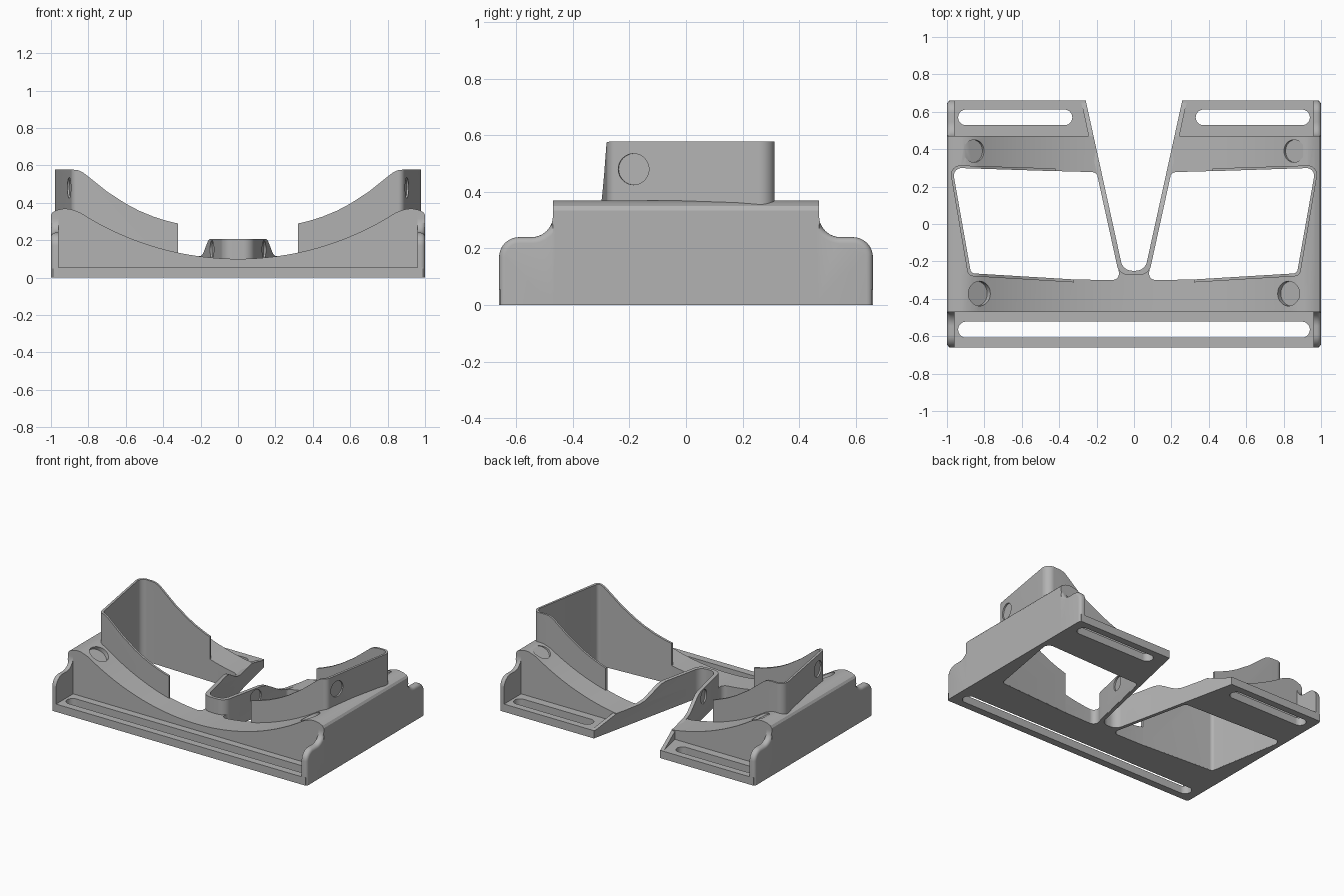
import bpy, bmesh, math
from mathutils import Vector

if "Cube" in bpy.data.objects:
    bpy.data.objects.remove(bpy.data.objects["Cube"])

grey = bpy.data.materials.new("grey_plastic")
grey.diffuse_color = (0.45, 0.45, 0.45, 1)
grey.use_nodes = True
grey.node_tree.nodes["Principled BSDF"].inputs["Base Color"].default_value = grey.diffuse_color


def rounded(pts, radii, steps=8):
    """Fillet the corners of a 2D outline."""
    out, n = [], len(pts)
    for i, p in enumerate(pts):
        r = radii[i]
        p = Vector(p)
        if r == 0:
            out.append(tuple(p))
            continue
        a = (Vector(pts[i - 1]) - p).normalized()
        b = (Vector(pts[(i + 1) % n]) - p).normalized()
        half = a.angle(b) / 2
        t = r / math.tan(half)
        c = p + (a + b).normalized() * (r / math.sin(half))
        s, e = p + a * t - c, p + b * t - c
        for k in range(steps + 1):
            d = s.lerp(e, k / steps).normalized() * r
            out.append(tuple(c + d))
    return out


def prism(name, pts, axis, lo, hi):
    """Extrude a 2D outline along x (y,z), y (x,z) or z (x,y)."""
    place = {"x": lambda p, t: (t, p[0], p[1]),
             "y": lambda p, t: (p[0], t, p[1]),
             "z": lambda p, t: (p[0], p[1], t)}[axis]
    bm = bmesh.new()
    a = [bm.verts.new(place(p, lo)) for p in pts]
    b = [bm.verts.new(place(p, hi)) for p in pts]
    bm.faces.new(a)
    bm.faces.new(b)
    for i in range(len(pts)):
        j = (i + 1) % len(pts)
        bm.faces.new((a[i], a[j], b[j], b[i]))
    bmesh.ops.recalc_face_normals(bm, faces=bm.faces)
    me = bpy.data.meshes.new(name)
    bm.to_mesh(me)
    bm.free()
    ob = bpy.data.objects.new(name, me)
    bpy.context.collection.objects.link(ob)
    me.materials.append(grey)
    return ob


def disc(centre, normal, r, depth):
    bpy.ops.mesh.primitive_cylinder_add(vertices=40, radius=r, depth=2 * depth, location=centre)
    ob = bpy.context.object
    ob.rotation_euler = Vector(normal).to_track_quat("Z", "Y").to_euler()
    ob.data.materials.append(grey)
    return ob


def boolean(ob, tool, op="DIFFERENCE"):
    bpy.context.view_layer.update()
    m = ob.modifiers.new("cut", "BOOLEAN")
    m.operation, m.solver, m.object = op, "EXACT", tool
    bpy.context.view_layer.objects.active = ob
    bpy.ops.object.modifier_apply(modifier=m.name)
    bpy.data.objects.remove(tool)


def box(name, x0, x1, y0, y1, z0, z1):
    return prism(name, [(x0, y0), (x1, y0), (x1, y1), (x0, y1)], "z", z0, z1)


def slot(x0, x1, y, r):
    pts = [(x0, y - r), (x1, y - r), (x1, y + r), (x0, y + r)]
    return prism("slot_cutter", rounded(pts, [r * 0.99] * 4), "z", -0.1, 0.3)


def notch_x(y):
    return 0.065 + 0.2193 * (y + 0.22)


def vee(name, off, bottom, top, z1):
    xb, xt = notch_x(bottom) + off, notch_x(top) + off
    pts = [(-xt, top), (-xb, bottom), (xb, bottom), (xt, top)]
    return prism(name, rounded(pts, [0, 0.06, 0.06, 0]), "z", -0.1, z1)


def window(s, scale=1.0):
    e = 0.024
    pts = [(notch_x(-0.3) + e, -0.3), (0.32, -0.297), (0.872, -0.264),
           (0.972, 0.301), (0.42, 0.283), (notch_x(0.277) + e, 0.277)]
    pts = rounded(pts, [0.035, 0, 0.025, 0.04, 0, 0.035])
    pts = [(s * (0.55 + (x - 0.55) * scale), y * scale) for x, y in pts]
    return prism("window_cutter", pts, "z", -0.1, 1)


# Cradle body with concave top
half = [(0.84 * k / 16, 1.66 - math.sqrt(1.56 ** 2 - (0.84 * k / 16) ** 2)) for k in range(17)]
half += [(0.87, 0.358), (0.9, 0.367), (0.93, 0.369), (0.965, 0.362), (0.99, 0.35), (1, 0.335)]
top = [(-x, z) for x, z in reversed(half[1:])] + half
body = prism("cradle_body", top + [(1, 0), (-1, 0)], "y", -0.47, 0.47)
boolean(body, box("flange", -0.99, 0.99, -0.66, 0.66, 0, 0.055), "UNION")

# Stepped end walls
side = [(-0.66, 0), (-0.66, 0.24), (-0.47, 0.24), (-0.47, 0.334),
        (0.47, 0.334), (0.47, 0.24), (0.66, 0.24), (0.66, 0)]
side = rounded(side, [0, 0.07, 0.075, 0, 0, 0.075, 0.07, 0])
for s in (-1, 1):
    cap = prism("end_wall", side, "x", min(s * 0.96, s), max(s * 0.96, s))
    bm = bmesh.new()
    bm.from_mesh(cap.data)
    rim = [e for e in bm.edges if all(abs(v.co.x) > 0.99 for v in e.verts)
           and max(v.co.z for v in e.verts) > 0.01
           and min(abs(v.co.y) for v in e.verts) > 0.472]
    bmesh.ops.bevel(bm, geom=rim, offset=0.022, segments=4, profile=0.5, affect="EDGES")
    bm.to_mesh(cap.data)
    bm.free()
    boolean(body, cap, "UNION")

# Windows, rear notch, strap slots and round pockets
for s in (-1, 1):
    boolean(body, window(s))
    boolean(body, slot(min(s * 0.33, s * 0.94), max(s * 0.33, s * 0.94), 0.57, 0.042))
    boolean(body, disc((s * 0.825, -0.372, 0.336), (-s * 0.53, 0, 0.85), 0.066, 0.03))
    boolean(body, disc((s * 0.855, 0.39, 0.35), (-s * 0.53, 0, 0.85), 0.06, 0.012))
boolean(body, slot(-0.94, 0.94, -0.565, 0.043))
boolean(body, vee("notch_cutter", 0, -0.25, 0.9, 1))

# Tall curved walls around the outer window edges
rise = [(0.3, 0.284), (0.38, 0.303), (0.45, 0.325), (0.53, 0.358), (0.6, 0.395), (0.7, 0.46),
        (0.8, 0.54), (0.83, 0.563), (0.855, 0.574), (0.88, 0.577), (1.1, 0.577)]
walls = []
for s, label in ((-1, "left"), (1, "right")):
    plan = rounded([(0.32, -0.312), (0.887, -0.278), (0.988, 0.315), (0.42, 0.297)],
                   [0, 0.035, 0.05, 0])
    wall = prism(label + "_window_wall", [(s * x, y) for x, y in plan], "z", 0.002, 0.8)
    shape = [(s * x, z) for x, z in rise + [(1.1, -0.1), (0.3, -0.1)]]
    boolean(wall, prism("wall_shape", shape, "y", -0.6, 0.6), "INTERSECT")
    boolean(wall, window(s, 0.998))
    boolean(wall, disc((s * 0.902, -0.185, 0.48), (s * 0.985, -0.17, 0), 0.055, 0.009))
    walls.append(wall)

# Thin V-shaped bridge with raised bend
bridge = vee("v_bridge", 0.026, -0.272, 0.66, 0.8)
crest = [(-0.4, 0.002), (-0.4, 0.207), (0.05, 0.207), (0.09, 0.199), (0.13, 0.178), (0.18, 0.148),
         (0.22, 0.127), (0.27, 0.116), (0.47, 0.112), (0.64, 0.056), (0.66, 0.054), (0.66, 0.002)]
boolean(bridge, prism("crest_shape", crest, "x", -0.6, 0.6), "INTERSECT")
boolean(bridge, vee("notch_cutter", 0, -0.25, 0.9, 1))
for s in (-1, 1):
    boolean(bridge, disc((s * (notch_x(0) + 0.026), 0, 0.15), (s * 0.977, -0.214, 0), 0.048, 0.01))

# Smooth curved faces, keep crisp edges
for ob in [body, bridge] + walls:
    bpy.ops.object.select_all(action="DESELECT")
    ob.select_set(True)
    bpy.context.view_layer.objects.active = ob
    bpy.ops.object.shade_smooth_by_angle(angle=math.radians(30))
